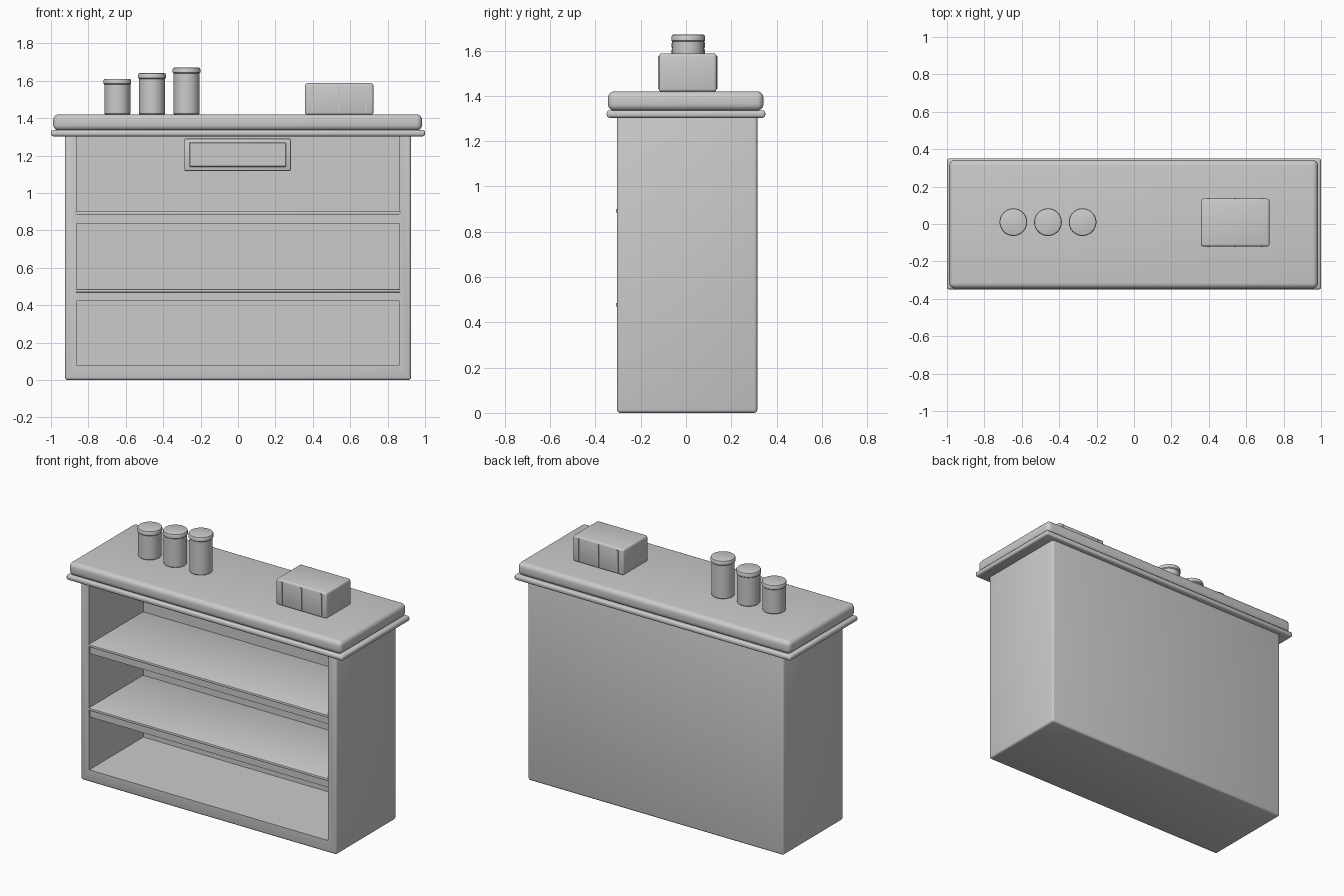
import bpy, bmesh, math

if "Cube" in bpy.data.objects:
    bpy.data.objects.remove(bpy.data.objects["Cube"])

grey = bpy.data.materials.new("plain_grey")
grey.diffuse_color = (0.6, 0.6, 0.6, 1)
grey.use_nodes = True
grey.node_tree.nodes["Principled BSDF"].inputs["Base Color"].default_value = grey.diffuse_color


def finish(name, bm):
    bmesh.ops.recalc_face_normals(bm, faces=bm.faces)
    me = bpy.data.meshes.new(name)
    bm.to_mesh(me)
    bm.free()
    ob = bpy.data.objects.new(name, me)
    bpy.context.collection.objects.link(ob)
    me.materials.append(grey)
    bpy.ops.object.select_all(action='DESELECT')
    ob.select_set(True)
    bpy.context.view_layer.objects.active = ob
    bpy.ops.object.shade_smooth_by_angle(angle=math.radians(35))
    return ob


def box_mesh(x, y, z):
    bm = bmesh.new()
    bmesh.ops.create_cube(bm, size=1)
    for v in bm.verts:
        v.co = [r[0] if c < 0 else r[1] for c, r in zip(v.co, (x, y, z))]
    return bm


def box(name, x, y, z, bevel=0.0, segments=3):
    bm = box_mesh(x, y, z)
    if bevel:
        bmesh.ops.bevel(bm, geom=bm.edges[:], offset=bevel, segments=segments,
                        profile=0.5, affect='EDGES')
    return finish(name, bm)


def lathe(name, x, y, profile, sides=40):
    bm = bmesh.new()
    rings = [[bm.verts.new((x + r * math.cos(2 * math.pi * i / sides),
                            y + r * math.sin(2 * math.pi * i / sides), z))
              for i in range(sides)] for r, z in profile]
    for a, b in zip(rings, rings[1:]):
        for i in range(sides):
            j = (i + 1) % sides
            bm.faces.new((a[i], a[j], b[j], b[i]))
    bm.faces.new(rings[0])
    bm.faces.new(rings[-1])
    return finish(name, bm)


# Cabinet body: a box whose front is inset and pushed in to leave a back wall
bm = box_mesh((-0.925, 0.925), (-0.305, 0.315), (0, 1.33))
outer = bm.edges[:]
front = min(bm.faces, key=lambda f: f.calc_center_median().y)
bmesh.ops.inset_individual(bm, faces=[front], thickness=0.05)
for v in front.verts:
    v.co.x = math.copysign(0.863, v.co.x)
    v.co.z = 0.08 if v.co.z < 0.6 else 1.308
pushed = bmesh.ops.extrude_discrete_faces(bm, faces=[front])['faces'][0]
for v in pushed.verts:
    v.co.y = 0.255
bmesh.ops.bevel(bm, geom=[e for e in outer if e.is_valid], offset=0.014,
                segments=3, profile=0.5, affect='EDGES')
finish("cabinet_body", bm)

# Shelves with a thin rounded lip board on top
for label, z in (("lower", 0.423), ("upper", 0.838)):
    box(label + "_shelf_rail", (-0.864, 0.864), (-0.298, 0.256), (z, z + 0.047))
    box(label + "_shelf_board", (-0.87, 0.87), (-0.31, 0.256),
        (z + 0.046, z + 0.063), 0.005, 2)

# Panel on the inside of the back wall with a raised centre
box("inner_panel", (-0.287, 0.283), (0.215, 0.256), (1.118, 1.29), 0.006, 2)
box("inner_panel_centre", (-0.26, 0.256), (0.211, 0.22), (1.14, 1.27), 0.003, 1)

# Moulding and countertop
box("moulding", (-1, 1), (-0.35, 0.35), (1.303, 1.336), 0.012)
box("countertop", (-0.988, 0.984), (-0.345, 0.342), (1.334, 1.42), 0.03, 5)

# Three lidded jars of rising height
for label, x, top in (("short", -0.645, 1.61), ("medium", -0.46, 1.64),
                      ("tall", -0.275, 1.67)):
    lathe(label + "_jar", x, 0.01,
          [(0.064, 1.418), (0.069, 1.424), (0.069, top - 0.028)])
    lathe(label + "_jar_lid", x, 0.01,
          [(0.069, top - 0.031), (0.074, top - 0.026), (0.074, top - 0.008),
           (0.071, top - 0.002), (0.066, top)])

# Storage box with thin upright strips front and back
box("storage_box", (0.358, 0.724), (-0.12, 0.135), (1.418, 1.587), 0.012)
for i, x in enumerate((0.4, 0.54, 0.685)):
    for side, y in (("front", -0.12), ("back", 0.135)):
        box(f"box_strip_{side}_{i + 1}", (x - 0.006, x + 0.006),
            (y - 0.004, y + 0.004), (1.43, 1.575))
